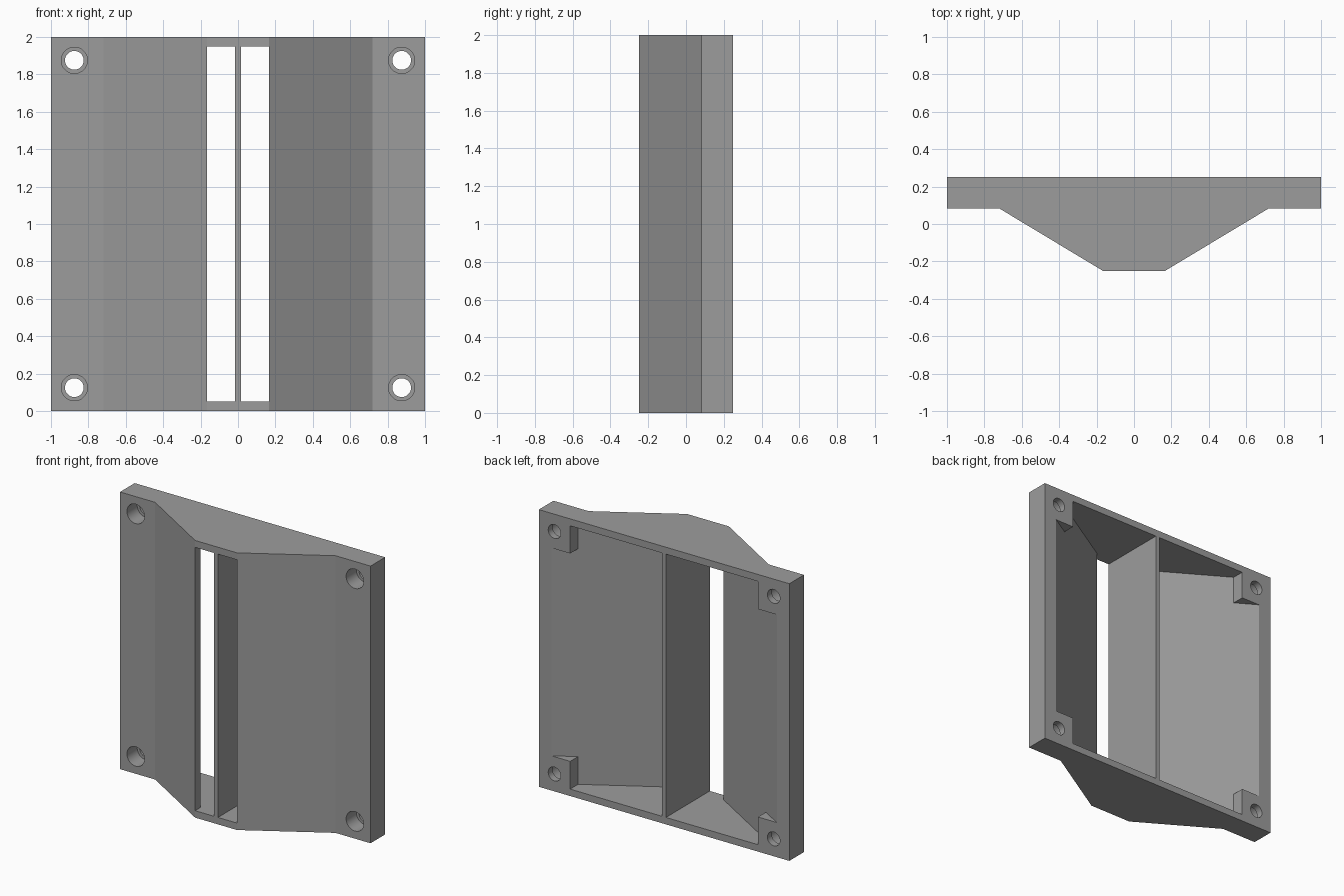
import bpy, bmesh, math
from mathutils import Matrix

if "Cube" in bpy.data.objects:
    bpy.data.objects.remove(bpy.data.objects["Cube"])


def add_object(name, bm):
    bmesh.ops.recalc_face_normals(bm, faces=bm.faces)
    mesh = bpy.data.meshes.new(name)
    bm.to_mesh(mesh)
    bm.free()
    obj = bpy.data.objects.new(name, mesh)
    bpy.context.collection.objects.link(obj)
    return obj


def prism(name, profile, z0, z1):
    """Extrude an xy profile from z0 to z1."""
    bm = bmesh.new()
    face = bm.faces.new([bm.verts.new((x, y, z0)) for x, y in profile])
    ext = bmesh.ops.extrude_face_region(bm, geom=[face])
    verts = [g for g in ext["geom"] if isinstance(g, bmesh.types.BMVert)]
    bm.faces.ensure_lookup_table()
    if not face.is_valid or len(bm.faces) < len(profile) + 2:
        bm.faces.new([v for v in bm.verts if v not in verts])
    bmesh.ops.translate(bm, verts=verts, vec=(0, 0, z1 - z0))
    return add_object(name, bm)


def bore(name, x, z, radius, y0, y1):
    """Cylinder along y from y0 to y1."""
    bm = bmesh.new()
    m = Matrix.Translation((x, (y0 + y1) / 2, z)) @ Matrix.Rotation(math.pi / 2, 4, "X")
    bmesh.ops.create_cone(bm, cap_ends=True, segments=48, radius1=radius,
                          radius2=radius, depth=y1 - y0, matrix=m)
    return add_object(name, bm)


def cut(obj, cutter):
    cutter.hide_render = True
    mod = obj.modifiers.new("cut", "BOOLEAN")
    mod.operation = "DIFFERENCE"
    mod.solver = "EXACT"
    mod.object = cutter
    bpy.context.view_layer.objects.active = obj
    bpy.ops.object.modifier_apply(modifier=mod.name)
    bpy.data.objects.remove(cutter, do_unlink=True)


BACK, FLANGE, FRONT = 0.25, 0.083, -0.25
NOSE, SHOULDER = 0.167, 0.72
WALL, BOSS, RIB = 0.05, 0.25, 0.015

# outer body
half = [(1, BACK), (1, FLANGE), (SHOULDER, FLANGE), (NOSE, FRONT)]
body = prism("vent_housing", half + [(-x, y) for x, y in reversed(half)], 0, 2)

for s in (-1, 1):
    # funnel cavity beside the centre rib, with the corner bosses left standing
    funnel = [(RIB, 0.3), (RIB, -0.3), (NOSE, -0.3), (NOSE, -0.19), (0.983, 0.3)]
    cavity = prism("funnel_cutter", [(s * x, y) for x, y in funnel], WALL, 2 - WALL)
    corner = [(s * x, y) for x, y in
              [(1 - BOSS, -0.5), (1.2, -0.5), (1.2, 0.5), (1 - BOSS, 0.5)]]
    for z0, z1 in ((-0.1, BOSS), (2 - BOSS, 2.1)):
        cut(cavity, prism("boss_keepout", corner, z0, z1))
    cut(body, cavity)
    # counterbored screw holes
    for z in (0.125, 1.875):
        cut(body, bore("hole_cutter", s * 0.875, z, 0.05, 0, 0.4))
        cut(body, bore("counterbore_cutter", s * 0.875, z, 0.07, 0, BACK - 0.05))

# dark grey plastic
grey = bpy.data.materials.new("dark_grey")
grey.diffuse_color = (0.335, 0.335, 0.335, 1)
grey.use_nodes = True
grey.node_tree.nodes["Principled BSDF"].inputs["Base Color"].default_value = grey.diffuse_color
body.data.materials.clear()
body.data.materials.append(grey)

body.select_set(True)
bpy.context.view_layer.objects.active = body
bpy.ops.object.shade_smooth_by_angle(angle=math.radians(20))
